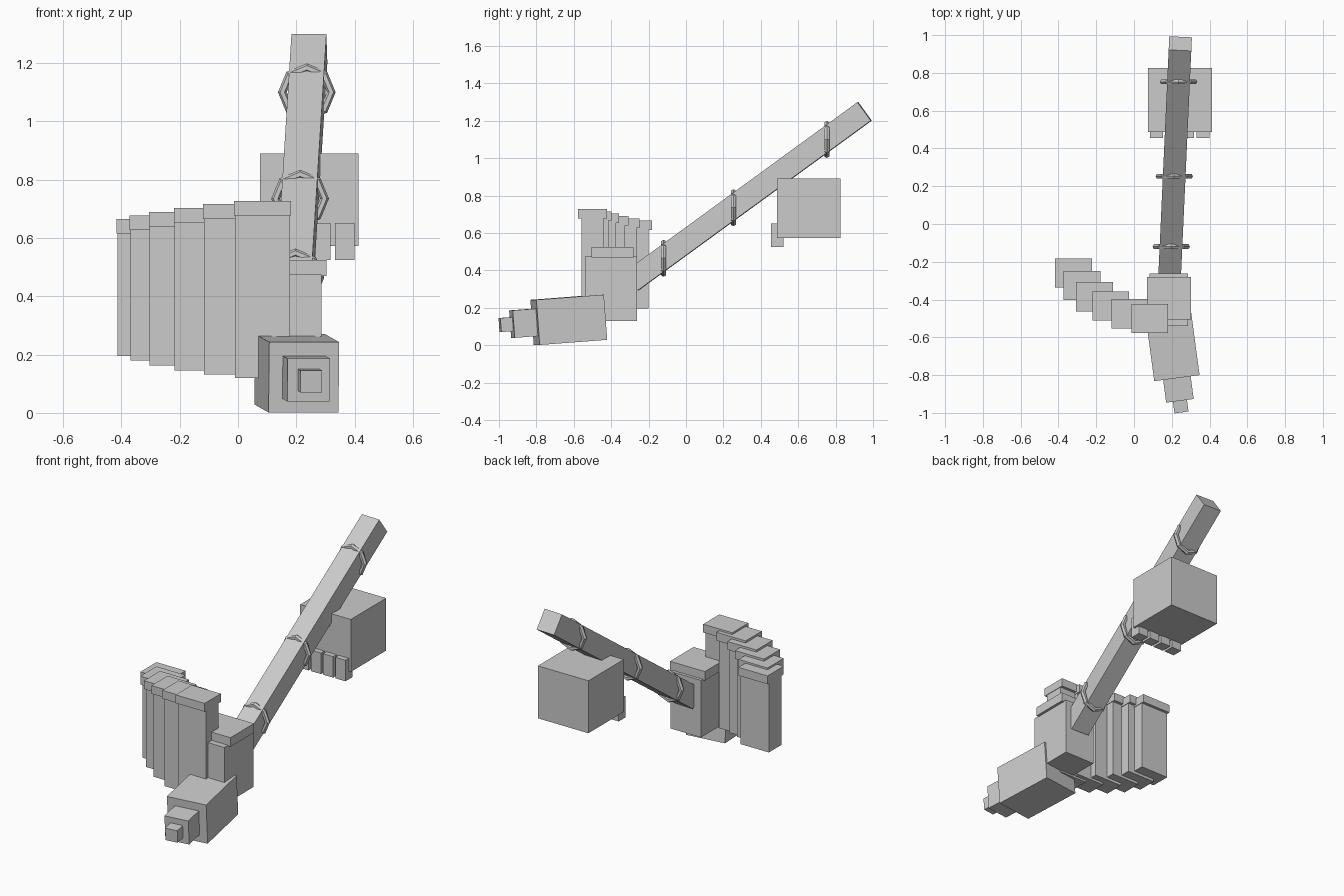
import bpy, math
from mathutils import Vector, Euler

if "Cube" in bpy.data.objects:
    bpy.data.objects.remove(bpy.data.objects["Cube"])

grey = bpy.data.materials.new("plain grey")
grey.diffuse_color = (0.6, 0.6, 0.6, 1)
grey.use_nodes = True
grey.node_tree.nodes["Principled BSDF"].inputs["Base Color"].default_value = grey.diffuse_color


def finish(name):
    ob = bpy.context.object
    ob.name = name
    ob.data.materials.append(grey)
    return ob


def box(name, x0, x1, y0, y1, z0, z1):
    bpy.ops.mesh.primitive_cube_add(size=1, location=((x0 + x1) / 2, (y0 + y1) / 2, (z0 + z1) / 2))
    bpy.context.object.scale = (x1 - x0, y1 - y0, z1 - z0)
    return finish(name)


def beam(name, a, b, width, height):
    """Box running from point a to point b, kept level across x."""
    a, b = Vector(a), Vector(b)
    d = b - a
    rot = Euler((math.atan2(d.z, math.hypot(d.x, d.y)), 0, math.atan2(-d.x, d.y)))
    bpy.ops.mesh.primitive_cube_add(size=1, location=(a + b) / 2, rotation=rot)
    bpy.context.object.scale = (width, d.length, height)
    return finish(name)


# Long sloping shaft and its three eight-sided rings
beam("shaft", (0.188, -0.29, 0.343), (0.245, 0.955, 1.25), 0.12, 0.122)
for x, y, z in ((0.197, -0.12, 0.465), (0.213, 0.253, 0.735), (0.236, 0.753, 1.10)):
    bpy.ops.mesh.primitive_torus_add(major_segments=8, minor_segments=6, major_radius=0.084,
                                     minor_radius=0.015, location=(x, y, z),
                                     rotation=(math.pi / 2, 0, 0))
    finish("shaft_ring")

# Block under the upper end with four teeth
box("rear_block", 0.075, 0.413, 0.487, 0.825, 0.573, 0.89)
for i in range(4):
    x = 0.12 + 0.082 * i
    box("rear_tooth", x - 0.034, x + 0.034, 0.455, 0.52, 0.525, 0.652)

# Central body and its cap
box("body", 0.083, 0.287, -0.54, -0.262, 0.13, 0.475)
box("body_cap", 0.07, 0.303, -0.505, -0.28, 0.47, 0.525)

# Fan of six capped panels: centre x, centre y, bottom, top
panels = ((0.084, -0.50, 0.12, 0.727), (-0.023, -0.475, 0.132, 0.716),
          (-0.123, -0.435, 0.146, 0.703), (-0.209, -0.385, 0.163, 0.69),
          (-0.275, -0.325, 0.179, 0.677), (-0.32, -0.26, 0.196, 0.666))
for x, y, z0, z1 in panels:
    box("panel", x - 0.094, x + 0.094, y - 0.06, y + 0.06, z0, z1 - 0.045)
    box("panel_cap", x - 0.097, x + 0.097, y - 0.077, y + 0.077, z1 - 0.05, z1)

# Stepped nose pointing forward and slightly down
front = Vector((0.226, -0.807, 0.122))
axis = Vector((-0.132, 0.986, 0.075)).normalized()
for name, s0, s1, w in (("nose_base", 0, 0.365, 0.242), ("nose_middle", -0.125, 0.02, 0.147),
                        ("nose_tip", -0.19, -0.1, 0.075)):
    beam(name, front + axis * s0, front + axis * s1, w, w)
